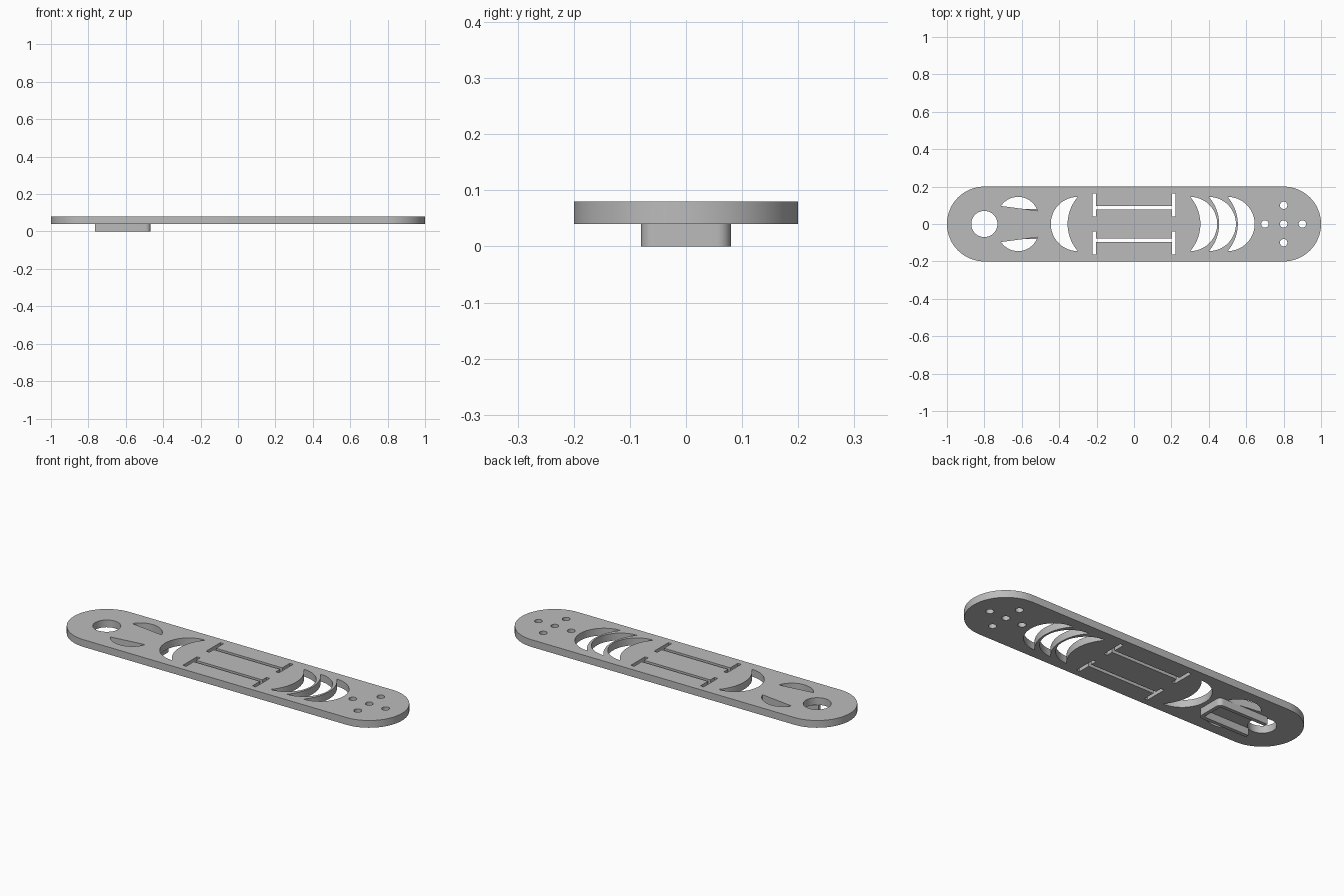
import bpy
from math import pi, sin, cos, atan2

cube = bpy.data.objects.get("Cube")
if cube:
    bpy.data.objects.remove(cube, do_unlink=True)

grey = bpy.data.materials.new("plain_grey")
grey.use_nodes = True
grey.diffuse_color = (0.5, 0.5, 0.5, 1)
grey.node_tree.nodes["Principled BSDF"].inputs["Base Color"].default_value = (0.5, 0.5, 0.5, 1)


def arc(cx, cy, r, start, end, n=32):
    return [(cx + r * cos(start + (end - start) * i / n),
             cy + r * sin(start + (end - start) * i / n)) for i in range(n + 1)]


def circle(cx, cy, r, n=32):
    return arc(cx, cy, r, 0, 2 * pi, n)[:-1]


def mirror(points, sx=1, sy=1):
    return [(x * sx, y * sy) for x, y in points]


def crescent(tip_x, half=0.145, sag=0.055):
    # half-circle outside, shallower arc inside, bulging towards +x
    r = (half ** 2 + sag ** 2) / (2 * sag)
    a = atan2(half, r - sag)
    return (arc(tip_x, 0, half, -pi / 2, pi / 2)
            + arc(tip_x + sag - r, 0, r, a, -a)[1:-1])


def extruded(name, loops, z0, z1):
    # filled flat outline with holes, extruded between two heights
    curve = bpy.data.curves.new(name, "CURVE")
    curve.dimensions = "2D"
    curve.fill_mode = "BOTH"
    curve.extrude = (z1 - z0) / 2
    for loop in loops:
        spline = curve.splines.new("POLY")
        spline.points.add(len(loop) - 1)
        for point, (x, y) in zip(spline.points, loop):
            point.co = (x, y, 0, 1)
        spline.use_cyclic_u = True
    curve.materials.append(grey)
    obj = bpy.data.objects.new(name, curve)
    bpy.context.collection.objects.link(obj)
    obj.location.z = (z0 + z1) / 2
    bpy.ops.object.select_all(action="DESELECT")
    obj.select_set(True)
    bpy.context.view_layer.objects.active = obj
    bpy.ops.object.convert(target="MESH")
    # weld the caps to the rim, then smooth the curved walls only
    bpy.ops.object.mode_set(mode="EDIT")
    bpy.ops.mesh.select_all(action="SELECT")
    bpy.ops.mesh.remove_doubles(threshold=0.0001)
    bpy.ops.mesh.normals_make_consistent(inside=False)
    bpy.ops.object.mode_set(mode="OBJECT")
    bpy.ops.object.shade_smooth_by_angle(angle=pi / 6)
    return bpy.context.object


# Round-ended plate outline and its round holes
outline = arc(0.8, 0, 0.2, -pi / 2, pi / 2) + arc(-0.8, 0, 0.2, pi / 2, 3 * pi / 2)
holes = [circle(-0.8, 0, 0.07, 48)]
for x, y in [(0.8, 0), (0.7, 0), (0.9, 0), (0.8, 0.1), (0.8, -0.1)]:
    holes.append(circle(x, y, 0.02, 20))

# Crescents: three on the left end, one mirrored on the right end
holes += [crescent(x) for x in (0.3, 0.4, 0.5)]
holes.append(mirror(crescent(0.3), sx=-1))

# Paired leaf cut-outs and H-shaped slots
leaf = arc(-0.62, 0.035, 0.11, 0.33, 2.55, 24)
quarter = [(0, 0.097), (0.202, 0.097), (0.202, 0.163), (0.222, 0.163),
           (0.222, 0.04), (0.202, 0.04), (0.202, 0.077), (0, 0.077)]
slot = quarter[1:-1] + mirror(quarter[1:-1], sx=-1)[::-1]
for side in (1, -1):
    holes += [mirror(leaf, sy=side), mirror(slot, sy=side)]

extruded("plate", [outline] + holes, 0.04, 0.08)

# U-shaped clip under the plate, closed by a rounded end
wall, half, tail, nose, r = 0.02, 0.08, -0.765, -0.468, 0.025


def u_side(inset):
    h, x, rad = half - inset, nose - inset, max(r - inset, 0.008)
    return ([(tail, -h)] + arc(x - rad, -h + rad, rad, -pi / 2, 0, 8)
            + arc(x - rad, h - rad, rad, 0, pi / 2, 8) + [(tail, h)])


extruded("under_clip", [u_side(0) + u_side(wall)[::-1]], 0, 0.04)
